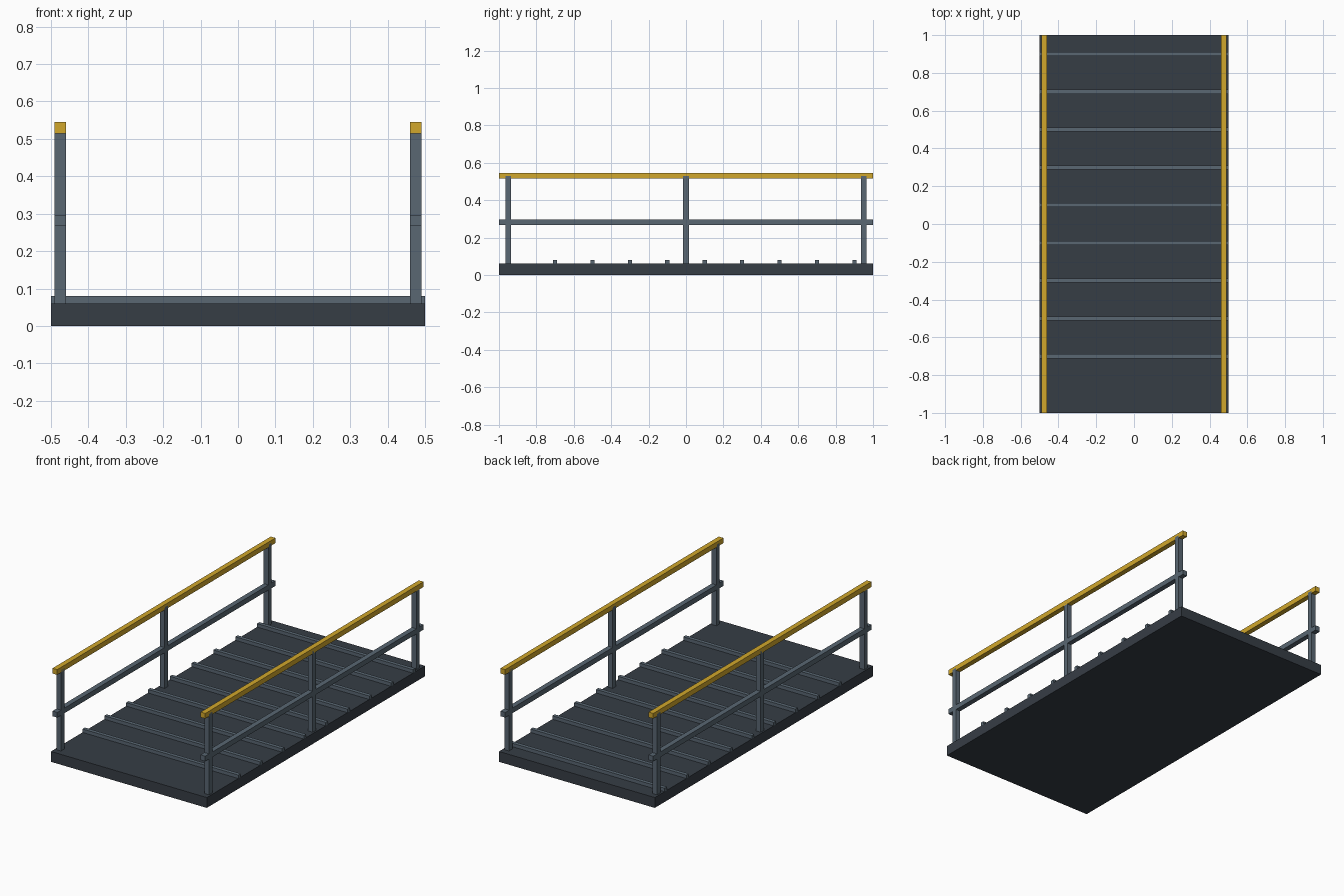
import bpy
import bmesh

if "Cube" in bpy.data.objects:
    bpy.data.objects.remove(bpy.data.objects["Cube"])


def material(name, rgb):
    m = bpy.data.materials.new(name)
    m.diffuse_color = (*rgb, 1.0)
    m.use_nodes = True
    m.node_tree.nodes["Principled BSDF"].inputs["Base Color"].default_value = m.diffuse_color
    return m


DARK = material("dark_steel", (0.037, 0.047, 0.06))
GREY = material("blue_grey_steel", (0.10, 0.135, 0.17))
YELLOW = material("safety_yellow", (0.64, 0.39, 0.025))


def box(name, size, center, mat):
    bm = bmesh.new()
    bmesh.ops.create_cube(bm, size=1.0)
    bmesh.ops.scale(bm, vec=size, verts=bm.verts)
    mesh = bpy.data.meshes.new(name)
    bm.to_mesh(mesh)
    bm.free()
    mesh.materials.append(mat)
    ob = bpy.data.objects.new(name, mesh)
    ob.location = center
    bpy.context.collection.objects.link(ob)
    return ob


# Ramp deck
box("deck", (1.0, 2.0, 0.06), (0, 0, 0.03), DARK)

# Anti-slip cleats across the deck, leaving the front end clear
for i in range(9):
    box(f"cleat_{i + 1}", (1.0, 0.022, 0.02), (0, -0.7 + 0.2 * i, 0.07), GREY)

# Railings on both sides
BAR = 0.03
for side, x in (("left", -0.475), ("right", 0.475)):
    for place, y in (("front", -0.95), ("middle", 0.0), ("back", 0.95)):
        box(f"{side}_{place}_post", (BAR, BAR, 0.47), (x, y, 0.295), GREY)
    box(f"{side}_mid_rail", (BAR, 2.0, BAR), (x, 0, 0.282), GREY)
    box(f"{side}_handrail", (BAR, 2.0, BAR), (x, 0, 0.53), YELLOW)
